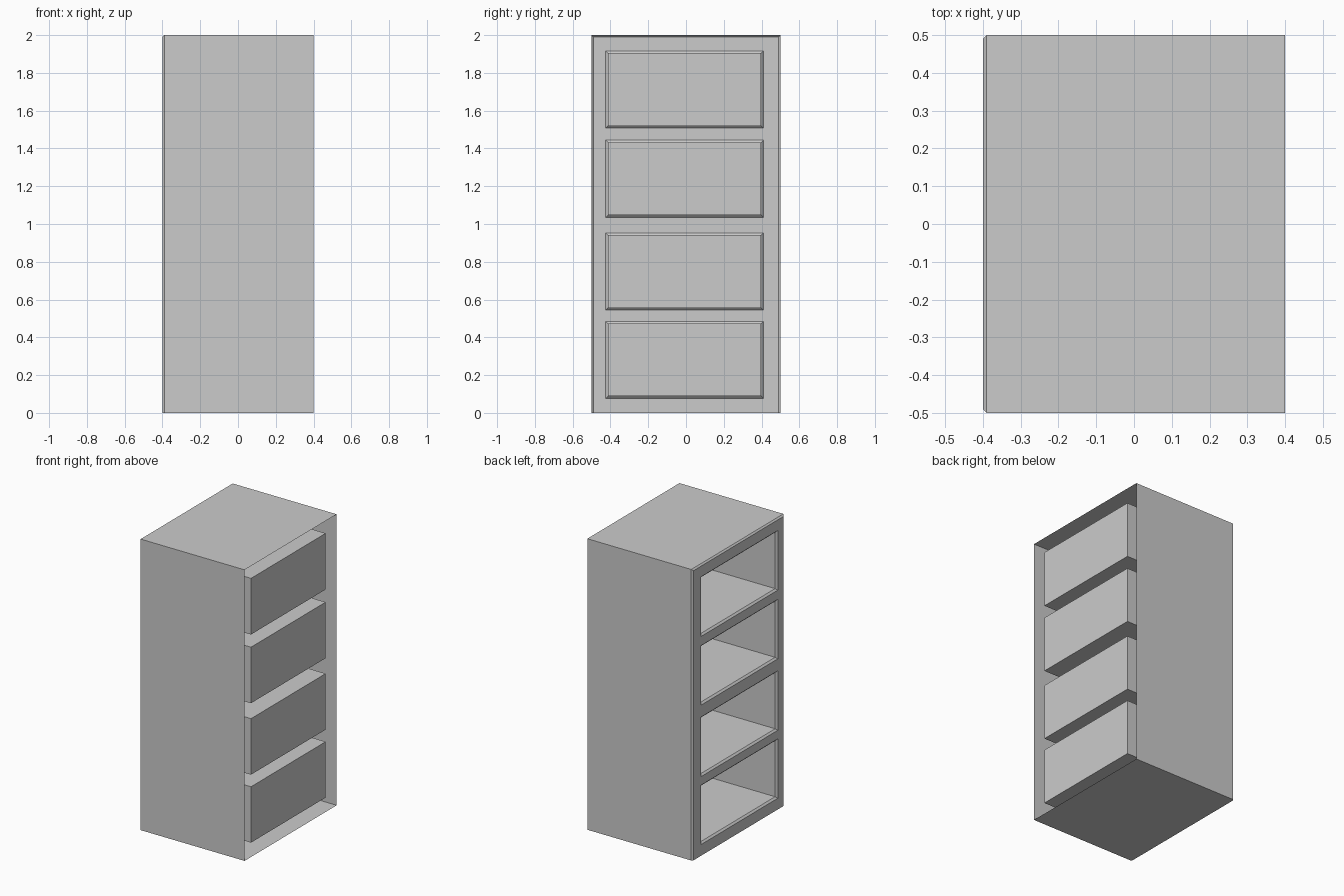
import bpy
import bmesh

if "Cube" in bpy.data.objects:
    bpy.data.objects.remove(bpy.data.objects["Cube"])

LIP = 0.012          # chamfer around each opening
EDGE = 0.01          # chamfer on the outer front edges
FRONT, BACK, POCKET_BACK = -0.4, 0.4, 0.388
Y0, Y1 = -0.425, 0.41
OPENINGS = [(0.077, 0.485), (0.544, 0.953), (1.035, 1.444), (1.507, 1.917)]


def ring(bm, x, y0, y1, z0, z1):
    return [bm.verts.new((x, y, z)) for y, z in ((y0, z0), (y1, z0), (y1, z1), (y0, z1))]


def bridge(bm, a, b, inward=False):
    for i in range(4):
        j = (i + 1) % 4
        quad = [a[i], a[j], b[j], b[i]]
        bm.faces.new(quad[::-1] if inward else quad)


def finish(bm, name):
    bmesh.ops.remove_doubles(bm, verts=bm.verts[:], dist=0.0001)
    mesh = bpy.data.meshes.new(name)
    bm.to_mesh(mesh)
    bm.free()
    bpy.context.collection.objects.link(bpy.data.objects.new(name, mesh))


# Outer shell: thin walls, open at the +x side, chamfered around the face frame
bm = bmesh.new()
rings = [ring(bm, FRONT, -0.5 + EDGE, 0.5 - EDGE, 0, 2 - EDGE),
         ring(bm, FRONT + EDGE, -0.5, 0.5, 0, 2),
         ring(bm, BACK, -0.5, 0.5, 0, 2)]
for a, b in zip(rings, rings[1:]):
    bridge(bm, a, b)

# Face frame: grid of cells with the openings left out
ys = [-0.5 + EDGE, Y0, Y1, 0.5 - EDGE]
zs = [0] + [z for pair in OPENINGS for z in pair] + [2 - EDGE]
for r in range(len(zs) - 1):
    for c in range(3):
        if not (c == 1 and r % 2 == 1):
            bm.faces.new(ring(bm, FRONT, ys[c], ys[c + 1], zs[r], zs[r + 1])[::-1])
finish(bm, "cabinet_shell")

# Compartments: chamfered lip, then a deep pocket closed near the open side
for n, (z0, z1) in enumerate(OPENINGS, 1):
    bm = bmesh.new()
    inner = (Y0 + LIP, Y1 - LIP, z0 + LIP, z1 - LIP)
    mouth = ring(bm, FRONT, Y0, Y1, z0, z1)
    throat = ring(bm, FRONT + LIP, *inner)
    end = ring(bm, POCKET_BACK, *inner)
    bridge(bm, mouth, throat, True)
    bridge(bm, throat, end, True)
    bm.faces.new(end[::-1])
    finish(bm, f"compartment_{n}")
